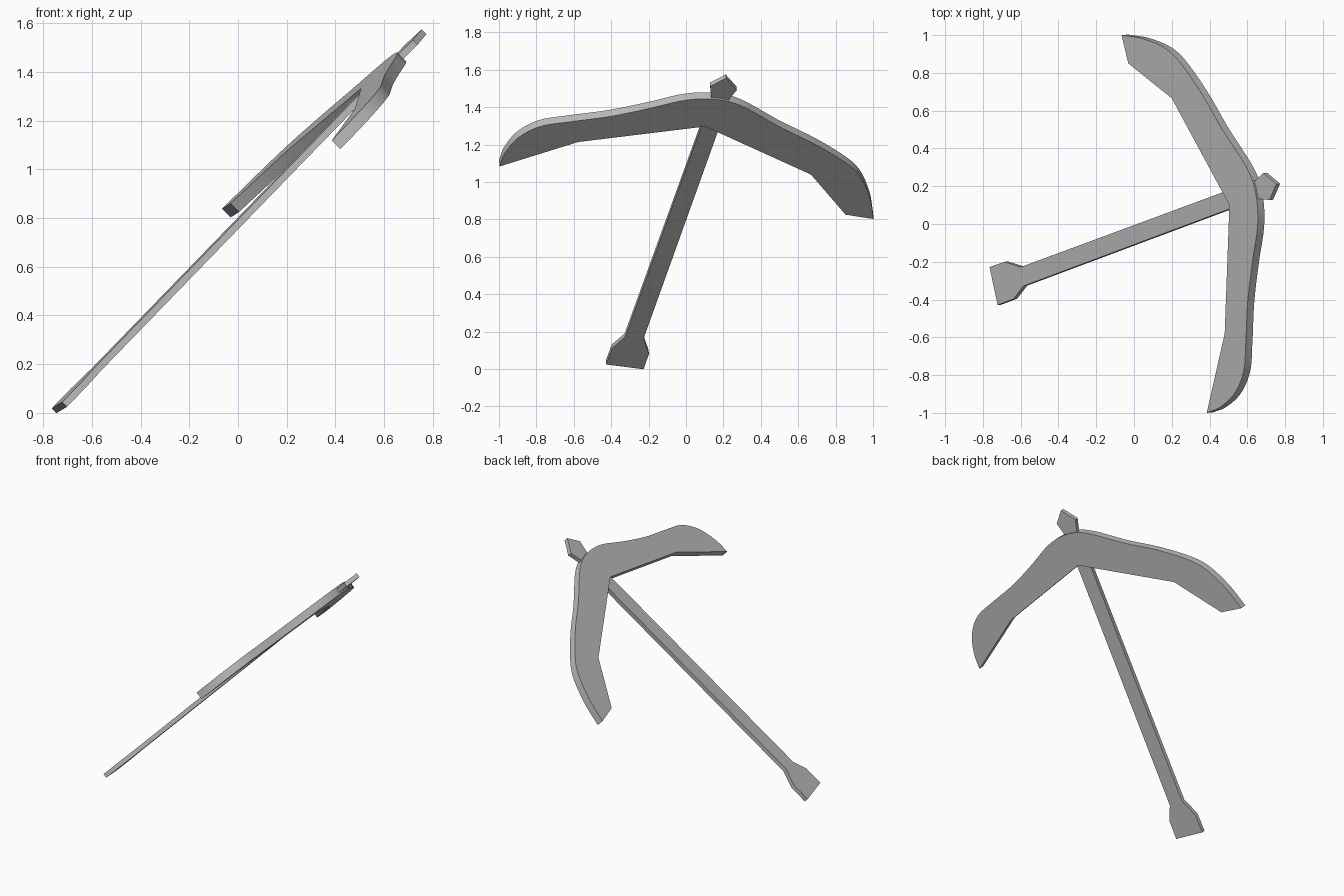
import bpy
import bmesh
import math
from mathutils import Vector

cube = bpy.data.objects.get("Cube")
if cube:
    bpy.data.objects.remove(cube, do_unlink=True)

# Single plain metal colour
grey = bpy.data.materials.new("plain grey")
grey.use_nodes = True
colour = (0.5, 0.5, 0.5, 1)
grey.diffuse_color = colour
grey.node_tree.nodes["Principled BSDF"].inputs["Base Color"].default_value = colour

# The whole tool lies flat in one leaning plane: z = x + TILT * y + HEIGHT
TILT, HEIGHT = 0.085, 0.783
NORMAL = Vector((-1, -TILT, 1))


def smooth_path(points, steps=6):
    """Catmull-Rom curve through the points."""
    p = [Vector(q) for q in points]
    p = [2 * p[0] - p[1]] + p + [2 * p[-1] - p[-2]]
    out = []
    for a, b, c, d in zip(p, p[1:], p[2:], p[3:]):
        for i in range(steps):
            t = i / steps
            out.append(0.5 * (2 * b + (c - a) * t + (2 * a - 5 * b + 4 * c - d) * t ** 2
                              + (3 * b - a - 3 * c + d) * t ** 3))
    return out + [p[-2]]


def slab(name, outline, thickness):
    """Lift an outline onto the leaning plane and give it thickness."""
    top_height = HEIGHT + thickness / 2 * NORMAL.length
    bm = bmesh.new()
    verts = [bm.verts.new((x, y, x + TILT * y + top_height)) for x, y in outline]
    face = bm.faces.new(verts)
    extruded = bmesh.ops.extrude_face_region(bm, geom=[face], use_keep_orig=True)
    moved = [g for g in extruded["geom"] if isinstance(g, bmesh.types.BMVert)]
    bmesh.ops.translate(bm, verts=moved, vec=-thickness * NORMAL.normalized())
    bmesh.ops.recalc_face_normals(bm, faces=bm.faces)
    mesh = bpy.data.meshes.new(name)
    bm.to_mesh(mesh)
    bm.free()
    mesh.materials.append(grey)
    obj = bpy.data.objects.new(name, mesh)
    bpy.context.collection.objects.link(obj)
    bpy.ops.object.select_all(action="DESELECT")
    obj.select_set(True)
    bpy.context.view_layer.objects.active = obj
    bpy.ops.object.shade_smooth_by_angle(angle=math.radians(30))
    return obj


# Curved head: smooth outer edge, straight-cut inner edge
outer_edge = smooth_path([
    (-0.066, 1.0), (0.05, 0.98), (0.168, 0.928), (0.25, 0.847), (0.36, 0.687),
    (0.468, 0.5), (0.588, 0.313), (0.636, 0.2), (0.654, 0.08), (0.652, -0.035),
    (0.627, -0.2), (0.602, -0.41), (0.592, -0.62), (0.58, -0.783),
    (0.53, -0.9), (0.455, -0.97), (0.385, -1.0)])
inner_edge = [(0.48, -0.58), (0.505, 0.1), (0.2, 0.665), (-0.03, 0.85)]
slab("pick_head", outer_edge + inner_edge, 0.05)

# Handle with flared grip end and pointed top cap
slab("handle", [
    (-0.765, -0.228), (-0.722, -0.429), (-0.638, -0.397), (-0.585, -0.328),
    (0.65, 0.134), (0.717, 0.127), (0.754, 0.212), (0.685, 0.27),
    (0.643, 0.232), (-0.6, -0.228), (-0.685, -0.2)], 0.028)
